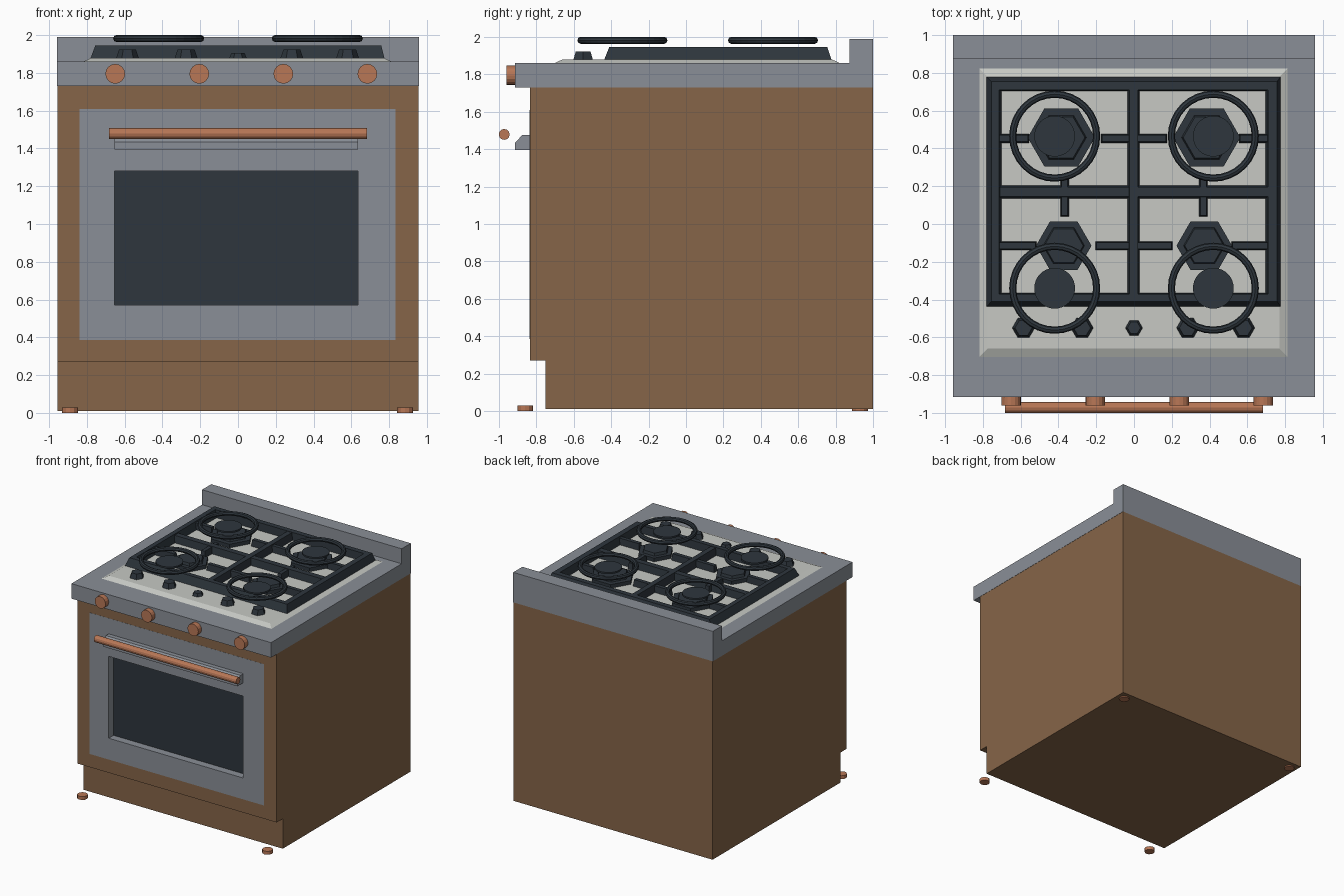
import bpy
import bmesh
from math import pi
from mathutils import Matrix

cube = bpy.data.objects.get("Cube")
if cube:
    bpy.data.objects.remove(cube, do_unlink=True)


def material(name, rgb):
    linear = [((c / 255 + 0.055) / 1.055) ** 2.4 for c in rgb] + [1]
    m = bpy.data.materials.new(name)
    m.use_nodes = True
    m.diffuse_color = linear
    m.node_tree.nodes["Principled BSDF"].inputs["Base Color"].default_value = linear
    return m


BROWN = material("brown enamel", (134, 101, 72))
STEEL = material("grey steel", (138, 143, 151))
PALE = material("pale steel", (199, 201, 196))
DARK = material("dark iron", (46, 54, 61))
COPPER = material("copper", (184, 119, 86))


def finish(name, mat, bm):
    bmesh.ops.recalc_face_normals(bm, faces=bm.faces)
    mesh = bpy.data.meshes.new(name)
    bm.to_mesh(mesh)
    bm.free()
    mesh.materials.append(mat)
    ob = bpy.data.objects.new(name, mesh)
    bpy.context.collection.objects.link(ob)
    return ob


def loft(name, mat, loops, ring=False):
    """Skin a run of point loops; a ring joins last to first, otherwise ends are capped."""
    bm = bmesh.new()
    rows = [[bm.verts.new(p) for p in loop] for loop in loops]
    pairs = list(zip(rows, rows[1:])) + ([(rows[-1], rows[0])] if ring else [])
    for a, b in pairs:
        for i in range(len(a)):
            j = (i + 1) % len(a)
            bm.faces.new((a[i], a[j], b[j], b[i]))
    if not ring:
        bm.faces.new(rows[0])
        bm.faces.new(rows[-1])
    return finish(name, mat, bm)


def flat(x0, x1, y0, y1, z):
    return [(x0, y0, z), (x1, y0, z), (x1, y1, z), (x0, y1, z)]


def upright(x0, x1, z0, z1, y):
    return [(x0, y, z0), (x1, y, z0), (x1, y, z1), (x0, y, z1)]


def box(name, mat, x0, x1, y0, y1, z0, z1, taper=0.0):
    return loft(name, mat, [flat(x0, x1, y0, y1, z0),
                            flat(x0 + taper, x1 - taper, y0 + taper, y1 - taper, z1)])


def wall_frame(name, mat, outer, inner, y0, y1):
    return loft(name, mat, [upright(*outer, y1), upright(*outer, y0),
                            upright(*inner, y0), upright(*inner, y1)], ring=True)


def prism(name, mat, centre, r0, r1, depth, sides, axis="Z", smooth=False):
    bm = bmesh.new()
    turn = {"Z": Matrix(), "X": Matrix.Rotation(pi / 2, 4, "Y"),
            "Y": Matrix.Rotation(pi / 2, 4, "X")}[axis]
    bmesh.ops.create_cone(bm, cap_ends=True, segments=sides, radius1=r0, radius2=r1,
                          depth=depth, matrix=Matrix.Translation(centre) @ turn)
    if sides == 6:  # corners point sideways
        bmesh.ops.rotate(bm, verts=bm.verts, cent=centre, matrix=Matrix.Rotation(pi / 2, 3, "Z"))
    ob = finish(name, mat, bm)
    if smooth:
        bpy.ops.object.select_all(action="DESELECT")
        ob.select_set(True)
        bpy.context.view_layer.objects.active = ob
        bpy.ops.object.shade_smooth_by_angle()
    return ob


# Cabinet: carcass with a set-back plinth, and a thicker front around the door
box("carcass", BROWN, -0.955, 0.955, -0.75, 1.0, 0.01, 1.73)
door = (-0.84, 0.835, 0.385, 1.61)
window = (-0.655, 0.635, 0.57, 1.28)
wall_frame("front_surround", BROWN, (-0.955, 0.955, 0.27, 1.73), door, -0.835, -0.75)
wall_frame("oven_door", STEEL, door, window, -0.836, -0.75)
box("oven_window", DARK, -0.655, 0.635, -0.77, -0.751, 0.57, 1.28)

# Handle bracket with a chamfered upper edge, and the bar in front of it
profile = [(-0.835, 1.395), (-0.915, 1.395), (-0.915, 1.435), (-0.875, 1.475), (-0.835, 1.475)]
loft("handle_bracket", STEEL, [[(x, y, z) for y, z in profile] for x in (-0.655, 0.635)])
prism("handle_bar", COPPER, (0, -0.972, 1.479), 0.029, 0.029, 1.365, 12, "X")

# Worktop with a raised back edge
profile = [(-0.915, 1.73), (1.0, 1.73), (1.0, 1.99), (0.875, 1.99), (0.875, 1.86), (-0.915, 1.86)]
loft("worktop", STEEL, [[(x, y, z) for y, z in profile] for x in (-0.957, 0.957)])
box("hob_plate", PALE, -0.82, 0.815, -0.705, 0.825, 1.859, 1.88, taper=0.045)

# Front control knobs
for i in range(4):
    prism(f"oven_knob_{i + 1}", COPPER, (-0.65 + 0.445 * i, -0.937, 1.795),
          0.052, 0.052, 0.046, 16, "Y")

# Feet
for side, x in (("right", -0.89), ("left", 0.885)):
    for end, y in (("front", -0.86), ("back", 0.93)):
        prism(f"{end}_{side}_foot", COPPER, (x, y, 0.015), 0.042, 0.042, 0.029, 12)

# Pan support: sloped outer frame and cross bars
loft("grate_frame", DARK, [flat(-0.78, 0.775, -0.437, 0.778, 1.879),
                           flat(-0.755, 0.758, -0.41, 0.755, 1.946),
                           flat(-0.715, 0.71, -0.37, 0.71, 1.946),
                           flat(-0.7, 0.697, -0.365, 0.705, 1.879)], ring=True)
box("grate_centre_bar", DARK, -0.035, 0.03, -0.4, 0.73, 1.879, 1.943, taper=0.01)
box("grate_cross_bar", DARK, -0.72, 0.72, 0.135, 0.205, 1.879, 1.94, taper=0.01)

for side, s in (("right", -1), ("left", 1)):
    def spoke(name, xa, xb, y, half):
        box(name, DARK, min(s * xa, s * xb), max(s * xa, s * xb),
            y - half, y + half, 1.879, 1.935, taper=0.006)

    spoke(f"{side}_stub_bar", 0.345, 0.39, 0.14, 0.1)
    for end, y, inner, outer in (("back", 0.453, 0.175, 0.555), ("front", -0.115, 0.205, 0.515)):
        spoke(f"{end}_{side}_inner_spoke", 0.01, inner, y, 0.023)
        spoke(f"{end}_{side}_outer_spoke", outer, 0.72, y, 0.023)

    # Burners, with the pan ring and cap above each
    for end, hex_x, hex_y, r, cap_y in (("back", 0.385, 0.458, 0.178, 0.465),
                                        ("front", 0.372, -0.115, 0.147, -0.34)):
        prism(f"{end}_{side}_burner", DARK, (s * hex_x, hex_y, 1.895), r, r, 0.034, 6)
        prism(f"{end}_{side}_burner_crown", DARK, (s * hex_x, hex_y, 1.923),
              r * 0.75, r * 0.7, 0.024, 6)
        prism(f"{end}_{side}_burner_cap", DARK, (s * 0.42, cap_y, 1.971),
              0.108, 0.108, 0.014, 32, smooth=True)
        bpy.ops.mesh.primitive_torus_add(location=(s * 0.42, cap_y, 1.982), major_radius=0.222,
                                         minor_radius=0.019, major_segments=32, minor_segments=8)
        ring = bpy.context.object
        ring.name = f"{end}_{side}_pan_ring"
        ring.data.materials.append(DARK)

# Hob knobs along the front of the plate
for i, x in enumerate((-0.585, -0.275, 0, 0.285, 0.58)):
    small = i == 2
    r = 0.046 if small else 0.06
    h = 0.026 if small else 0.044
    prism(f"hob_knob_{i + 1}", DARK, (x, -0.55, 1.879 + h / 2), r, r * 0.75, h, 6)
